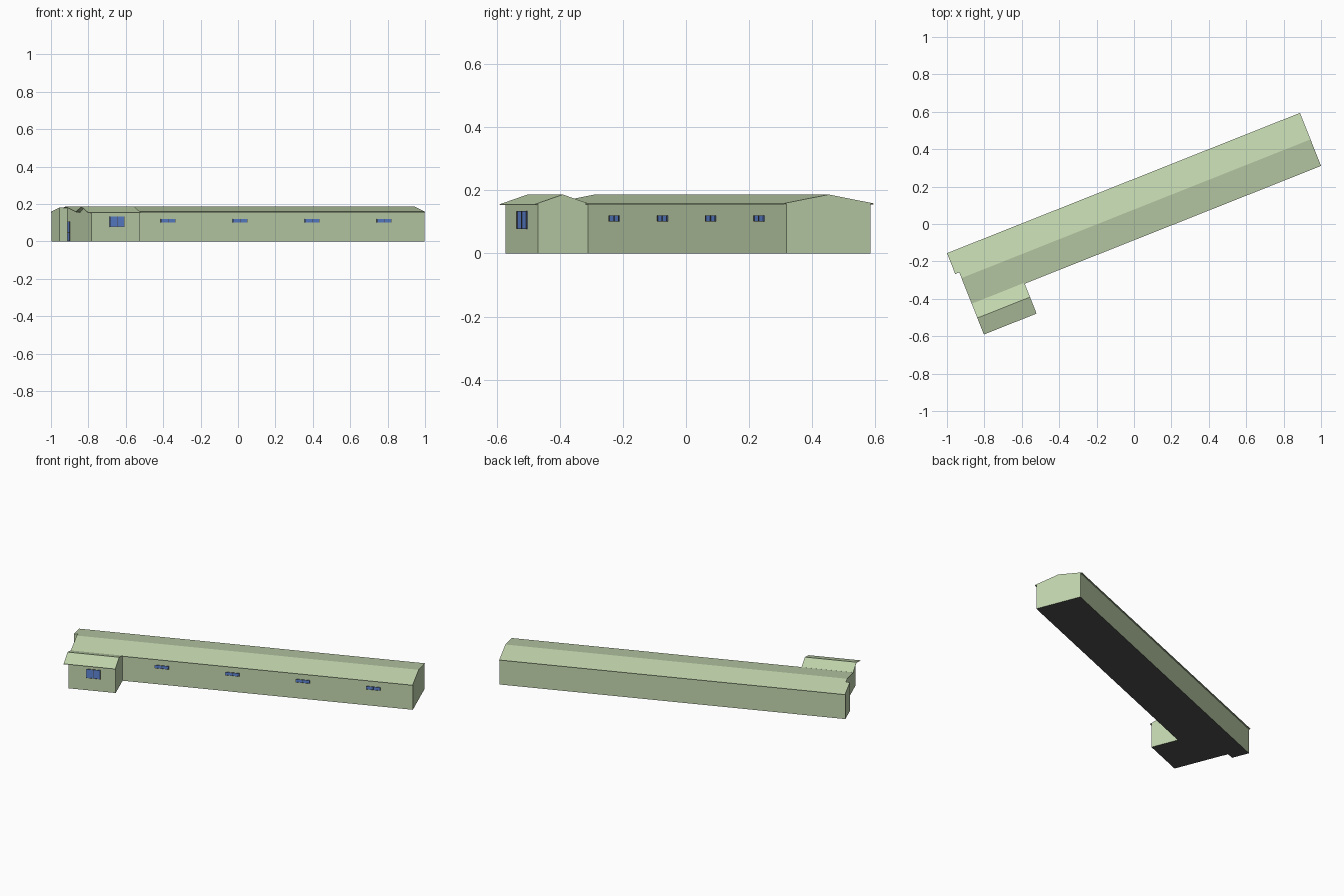
import bpy, bmesh, math
from mathutils import Matrix

if "Cube" in bpy.data.objects:
    bpy.data.objects.remove(bpy.data.objects["Cube"])

# Local frame: u runs along the hall, v across it (negative = front), z up
FRAME = Matrix.Translation((-1.0, -0.156, 0)) @ Matrix.Rotation(math.radians(21.67), 4, 'Z')


def material(name, rgb):
    m = bpy.data.materials.new(name)
    m.diffuse_color = (*rgb, 1)
    m.use_nodes = True
    m.node_tree.nodes["Principled BSDF"].inputs["Base Color"].default_value = m.diffuse_color
    return m


GREEN = material("pale_green", (0.55, 0.68, 0.43))
GLASS = material("blue_glass", (0.11, 0.23, 0.65))
DARK = material("dark_grey", (0.08, 0.08, 0.08))


def extrude(name, profile, u0, u1, mats):
    """Extrude a (v, z) profile along u; downward faces take the second material."""
    bm = bmesh.new()
    a = [bm.verts.new((u0, v, z)) for v, z in profile]
    b = [bm.verts.new((u1, v, z)) for v, z in profile]
    n = len(profile)
    bm.faces.new(a)
    bm.faces.new(b[::-1])
    for i in range(n):
        bm.faces.new((a[i], b[i], b[(i + 1) % n], a[(i + 1) % n]))
    bmesh.ops.recalc_face_normals(bm, faces=bm.faces)
    for f in bm.faces:
        if len(mats) > 1 and f.normal.z < -0.9:
            f.material_index = 1
    me = bpy.data.meshes.new(name)
    bm.to_mesh(me)
    bm.free()
    me.transform(FRAME)
    for m in mats:
        me.materials.append(m)
    ob = bpy.data.objects.new(name, me)
    bpy.context.collection.objects.link(ob)
    return ob


def box(name, u0, u1, v0, v1, z0, z1, mat):
    return extrude(name, [(v0, z0), (v1, z0), (v1, z1), (v0, z1)], u0, u1, [mat])


RIDGE_V, RIDGE_Z, EAVE_Z, DEPTH = -0.1525, 0.187, 0.159, 0.305
WING_V, WING_EAVE = -0.382, -0.477
LENGTH, THICK = 2.031, 0.003


def main_z(v):
    return RIDGE_Z - abs(v - RIDGE_V) * (RIDGE_Z - EAVE_Z) / (DEPTH / 2)


def wing_z(v):
    return RIDGE_Z - abs(v - WING_V) * 0.031 / 0.095


def walls(name, height, vs, u0, u1):
    profile = [(vs[0], 0)] + [(v, height(v) - THICK / 2) for v in vs] + [(vs[-1], 0)]
    extrude(name, profile, u0, u1, [GREEN, DARK])


def roof(name, height, vs, u0, u1):
    top = [(v, height(v)) for v in vs]
    extrude(name, top + [(v, z - THICK) for v, z in reversed(top)], u0, u1, [GREEN])


# Walls: long hall, its protruding end corner and the front wing
walls("hall_walls", main_z, (-0.01, RIDGE_V, -0.296), 0.048, LENGTH)
walls("end_corner_walls", main_z, (-0.01, -0.12), 0.0, 0.048)
walls("wing_walls", wing_z, (-0.28, WING_V, -0.467), 0.048, 0.326)

# Roofs with small eaves
roof("hall_roof", main_z, (0, RIDGE_V, -0.305), 0.023, LENGTH)
roof("end_corner_roof", main_z, (0, -0.12), 0.0, 0.023)
roof("wing_roof", wing_z, (-0.30, WING_V, WING_EAVE), 0.023, 0.326)


def window(name, uc, wall_v, z0, z1, w=0.084, bar=0.0025):
    """Two-pane window on a front wall, with a thin dark frame."""
    u0, u1 = uc - w / 2, uc + w / 2
    box(name + "_glass", u0, u1, wall_v + 0.001, wall_v - 0.002, z0, z1, GLASS)
    v0, v1 = wall_v + 0.001, wall_v - 0.004
    for x in (u0, uc - bar / 2, u1 - bar):
        box(name + "_upright", x, x + bar, v0, v1, z0, z1, DARK)
    for z in (z0, z1 - bar / 2):
        box(name + "_rail", u0, u1, v0, v1, z, z + bar / 2, DARK)


for k in range(4):
    window("hall_window", 0.556 + 0.414 * k, -0.296, 0.101, 0.121)
window("wing_window", 0.194, -0.467, 0.078, 0.134)

# Narrow glazed door under the end overhang
box("door_frame", 0.046, 0.049, -0.155, -0.123, 0.0, 0.108, DARK)
for z0, z1 in ((0.006, 0.045), (0.052, 0.104)):
    box("door_pane", 0.0455, 0.048, -0.152, -0.126, z0, z1, GLASS)
